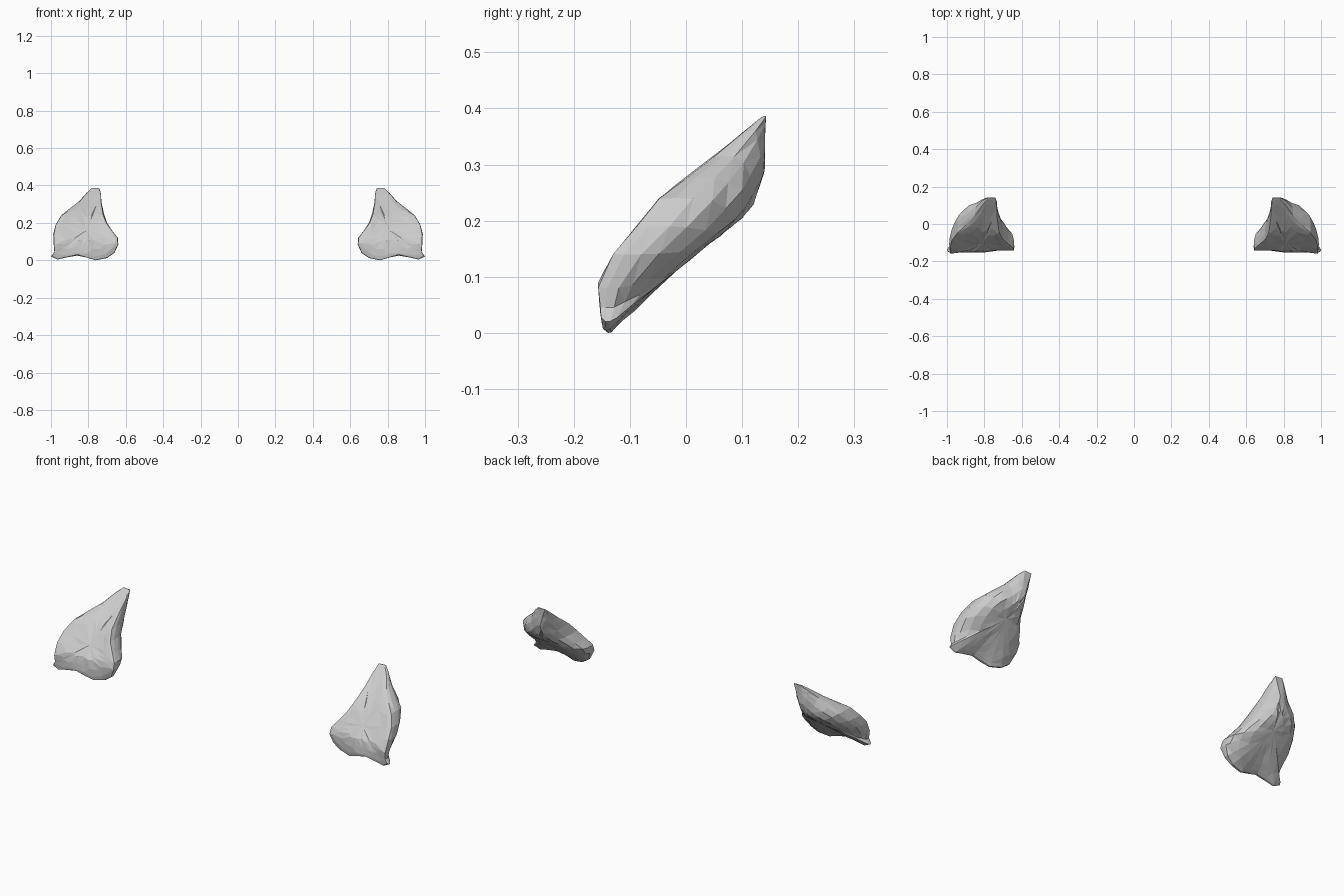
import bpy, bmesh, random

if "Cube" in bpy.data.objects:
    bpy.data.objects.remove(bpy.data.objects["Cube"])

# Front outline (x, z) of the right-hand plate, clockwise from the upper tip
OUTLINE = [(0.74, 0.385), (0.78, 0.387), (0.81, 0.36), (0.85, 0.315), (0.90, 0.277),
           (0.945, 0.24), (0.975, 0.19), (0.988, 0.14), (0.985, 0.08), (0.982, 0.045),
           (1.0, 0.02), (0.965, 0.004), (0.92, 0.015), (0.86, 0.025), (0.81, 0.015),
           (0.76, 0.0), (0.70, 0.012), (0.66, 0.04), (0.64, 0.085), (0.642, 0.12),
           (0.67, 0.155), (0.70, 0.20), (0.717, 0.25), (0.73, 0.31), (0.733, 0.355)]
CENTRE = (0.81, 0.16)

# Side profile: (z, y) of the front and back surfaces
FRONT = [(0, -0.148), (0.05, -0.156), (0.1, -0.16), (0.13, -0.14), (0.2, -0.088),
         (0.24, -0.05), (0.28, 0.0), (0.32, 0.055), (0.39, 0.14)]
BACK = [(0, -0.125), (0.05, -0.075), (0.1, -0.03), (0.15, 0.03), (0.2, 0.097),
        (0.25, 0.137), (0.3, 0.155), (0.35, 0.16), (0.39, 0.157)]

# Rings from front face over the rim to the domed back: (outline scale, depth)
RINGS = [(0.35, 0.09), (0.65, 0.06), (0.88, 0.02), (0.97, 0.03), (1.0, 0.16),
         (0.995, 0.36), (0.93, 0.56), (0.78, 0.77), (0.55, 0.93), (0.28, 0.99)]


def sample(table, z):
    for (z0, y0), (z1, y1) in zip(table, table[1:]):
        if z <= z1:
            return y0 + (y1 - y0) * (z - z0) / (z1 - z0)
    return table[-1][1]


def surface_point(x, z, depth, side):
    f, b = sample(FRONT, z), sample(BACK, z)
    lean = 0.025 * max(0, (0.8 - x) / 0.16) * max(0, 1 - z / 0.25)
    return (side * x, f + (b - f) * depth + lean, z)


def make_plate(name, side):
    rng = random.Random(4)
    bm = bmesh.new()
    rings = []
    for scale, depth in RINGS:
        ring = []
        for px, pz in OUTLINE:
            s = scale + (rng.uniform(-0.025, 0.025) if scale < 0.99 else 0)
            d = depth + rng.uniform(-0.015, 0.015)
            x = CENTRE[0] + (px - CENTRE[0]) * s
            z = CENTRE[1] + (pz - CENTRE[1]) * s
            ring.append(bm.verts.new(surface_point(x, z, d, side)))
        rings.append(ring)
    n = len(OUTLINE)
    for a, b in zip(rings, rings[1:]):
        for i in range(n):
            j = (i + 1) % n
            bm.faces.new((a[i], a[j], b[j], b[i]))
    # Close the middle of the front and back
    for ring, depth in ((rings[0], 0.1), (rings[-1], 1.0)):
        c = bm.verts.new(surface_point(*CENTRE, depth, side))
        for i in range(n):
            bm.faces.new((ring[i], ring[(i + 1) % n], c))
    bmesh.ops.triangulate(bm, faces=bm.faces[:])
    bmesh.ops.recalc_face_normals(bm, faces=bm.faces[:])
    mesh = bpy.data.meshes.new(name)
    bm.to_mesh(mesh)
    bm.free()
    bpy.context.collection.objects.link(bpy.data.objects.new(name, mesh))


make_plate("right_plate", 1)
make_plate("left_plate", -1)
